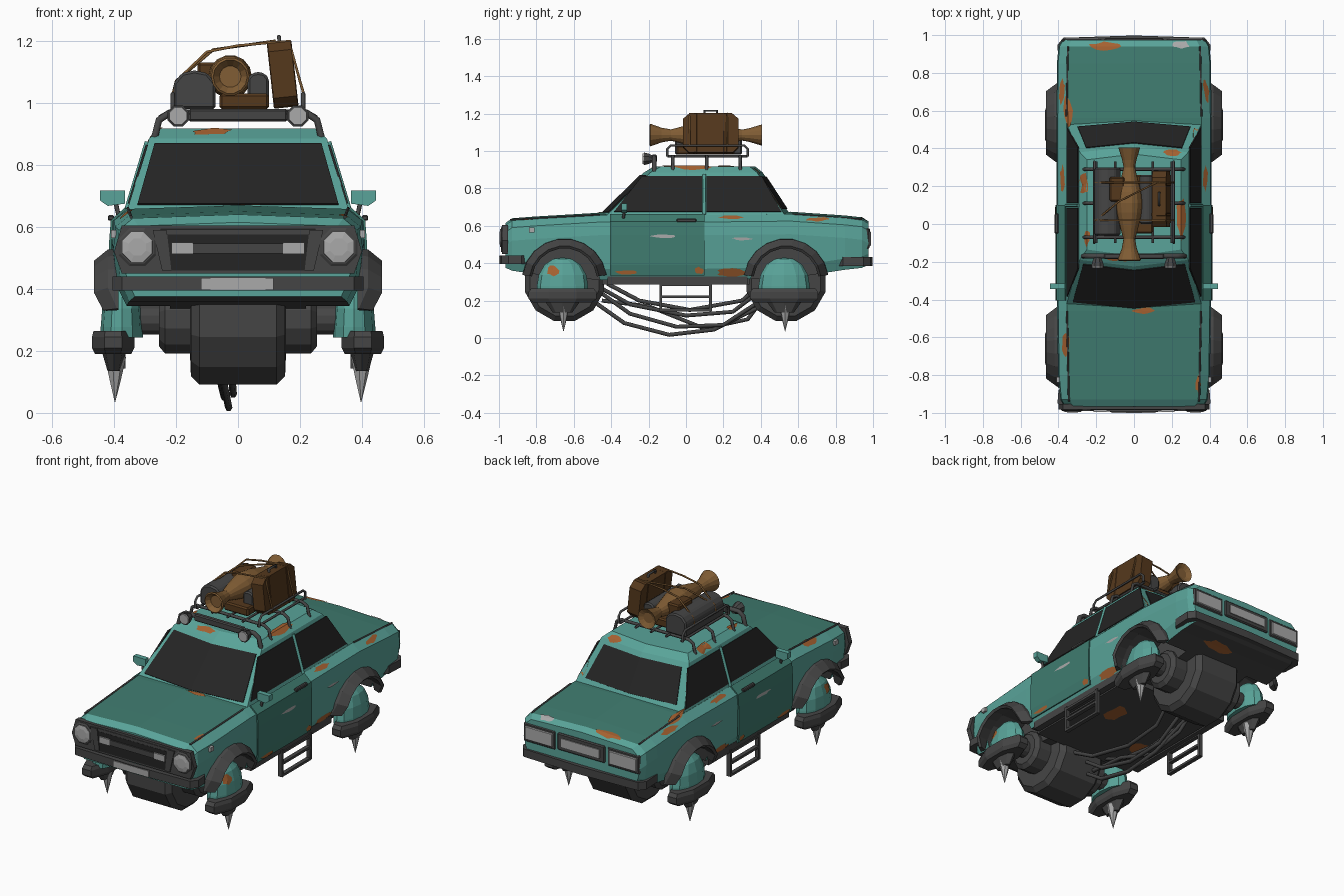
import bpy, bmesh, math, random
from mathutils import Vector, Matrix
from mathutils.bvhtree import BVHTree

if "Cube" in bpy.data.objects:
    bpy.data.objects.remove(bpy.data.objects["Cube"])
random.seed(4)

def mat(name, *c):
    m = bpy.data.materials.new(name)
    m.diffuse_color = (*c, 1)
    m.use_nodes = True
    m.node_tree.nodes["Principled BSDF"].inputs["Base Color"].default_value = m.diffuse_color
    return m

TEAL, DEEP = mat("teal", .10, .37, .32), mat("deep_teal", .05, .2, .16)
DARK, GLASS = mat("dark_metal", .06, .06, .06), mat("glass", .018, .018, .018)
RUST, BROWN, GOLD = mat("rust", .38, .12, .03), mat("leather", .09, .04, .012), mat("brass", .22, .11, .035)
PALE = mat("pale_metal", .4, .4, .4)

def mk(name, verts, faces, *mats):
    me = bpy.data.meshes.new(name)
    me.from_pydata([tuple(v) for v in verts], [], faces)
    bm = bmesh.new(); bm.from_mesh(me)
    bmesh.ops.recalc_face_normals(bm, faces=bm.faces)
    bm.to_mesh(me); bm.free()
    for m in mats:
        me.materials.append(m)
    ob = bpy.data.objects.new(name, me)
    bpy.context.collection.objects.link(ob)
    return ob

def apply(ob, kind, **kw):
    m = ob.modifiers.new(kind, kind)
    for k, v in kw.items():
        setattr(m, k, v)
    bpy.context.view_layer.objects.active = ob
    bpy.ops.object.modifier_apply(modifier=m.name)

def box(name, lo, hi, m, bevel=0, tilt=0):
    c, h = (Vector(lo) + Vector(hi)) / 2, (Vector(hi) - Vector(lo)) / 2
    R = Matrix.Rotation(tilt, 3, 'Y')
    vs = [c + R @ Vector((x * h.x, y * h.y, z * h.z)) for x in (-1, 1) for y in (-1, 1) for z in (-1, 1)]
    ob = mk(name, vs, [(0, 1, 3, 2), (4, 6, 7, 5), (0, 4, 5, 1), (2, 3, 7, 6), (0, 2, 6, 4), (1, 5, 7, 3)], m)
    if bevel:
        apply(ob, 'BEVEL', width=bevel, segments=1)
    return ob

def loft(name, rings, *mats):
    n = len(rings[0])
    faces = [tuple(range(n)), tuple(range((len(rings) - 1) * n, len(rings) * n))]
    for i in range(len(rings) - 1):
        faces += [(i*n + j, i*n + (j+1) % n, (i+1)*n + (j+1) % n, (i+1)*n + j) for j in range(n)]
    return mk(name, [v for r in rings for v in r], faces, *mats)

def lathe(name, prof, at, axis, n, m, scale=(1, 1, 1), phase=0):
    def put(r, h, a):
        c, s = r * math.cos(a), r * math.sin(a)
        v = {'X': (h, c, s), 'Y': (c, h, s), 'Z': (c, s, h)}[axis]
        return [at[i] + v[i] * scale[i] for i in range(3)]
    return loft(name, [[put(r, h, phase + k * math.tau / n) for k in range(n)] for r, h in prof], m)

def tube(name, pts, r, m):
    cu = bpy.data.curves.new(name, 'CURVE')
    cu.dimensions, cu.bevel_depth, cu.bevel_resolution, cu.use_fill_caps = '3D', r, 1, True
    sp = cu.splines.new('POLY'); sp.points.add(len(pts) - 1)
    for p, q in zip(sp.points, pts):
        p.co = (*q, 1)
    cu.materials.append(m)
    ob = bpy.data.objects.new(name, cu)
    bpy.context.collection.objects.link(ob)
    bpy.ops.object.select_all(action='DESELECT')
    ob.select_set(True); bpy.context.view_layer.objects.active = ob
    bpy.ops.object.convert(target='MESH')

def sheet(name, pts, m, t=.008):
    ob = mk(name, pts, [tuple(range(len(pts)))], m)
    apply(ob, 'SOLIDIFY', thickness=t, offset=0)

# lower body: y, half width, bottom z, top z
def section(y, w, b, t):
    half = [(w*.9, b), (w*.97, b + .06), (w, t - .12), (w*.985, t - .05), (w*.87, t - .012)]
    return [(x, y, z) for x, z in half] + [(0, y, t)] + [(-x, y, z) for x, z in half[::-1]]
body = loft("body", [section(*s) for s in [
    (-.965, .37, .375, .615), (-.93, .39, .36, .64), (-.8, .402, .34, .65), (-.46, .407, .31, .67), (.1, .41, .31, .67),
    (.56, .41, .32, .675), (.85, .408, .365, .655), (.94, .40, .375, .645), (.975, .38, .39, .625)]], TEAL, DEEP, DARK)
for p in body.data.polygons:
    c = p.center
    if p.normal.z > .9 and abs(c.x) < .3:
        p.material_index = 1
    elif p.normal.z < -.8:
        p.material_index = 2
WHEELS = (-.65, .535)
for y in WHEELS:
    for s in (-1, 1):
        cut = lathe("arch_cutter", [(.19, .22 * s), (.19, .6 * s)], (0, y, .31), 'X', 14, DARK)
        apply(body, 'BOOLEAN', object=cut, operation='DIFFERENCE', solver='EXACT', material_mode='TRANSFER')
        bpy.data.objects.remove(cut)

# cabin
def cab(z):
    t = (z - .64) / .245
    return .362 - .075 * t, -.475 + .25 * t, .57 - .16 * t
def ring(x, f, r, z):
    return [(x, f + .035, z), (0, f, z), (-x, f + .035, z), (-x, r - .03, z), (0, r, z), (x, r - .03, z)]
cabin = loft("cabin", [ring(*cab(.64), .64), ring(*cab(.885), .885), ring(.25, -.17, .37, .917)], TEAL)
for s in (-1, 1):
    for nm, q in (("front", [(-.385, .675), (.085, .675), (.085, .865), (-.235, .865)]),
                  ("rear", [(.11, .675), (.51, .675), (.405, .865), (.11, .865)])):
        sheet(nm + "_side_window", [(s * (cab(z)[0] + .001), y, z) for y, z in q], GLASS)
    tube("window_pillar", [(s*.358, .098, .66), (s*.293, .098, .875)], .009, TEAL)
def screen(name, k, z0, z1, side):
    vs = []
    for z, u in ((z0, k), (z0, 0), (z0, -k), (z1, -k), (z1, 0), (z1, k)):
        X, f, r = cab(z)
        vs.append((u * X, f + .035 * abs(u) - .002 if side < 0 else r - .03 * abs(u) + .002, z))
    ob = mk(name, vs, [(0, 1, 4, 5), (1, 2, 3, 4)], GLASS)
    apply(ob, 'SOLIDIFY', thickness=.008, offset=0)
screen("windscreen", .92, .672, .868, -1)
screen("back_window", .86, .69, .86, 1)

# doors, handles, mirrors, markers
for s in (-1, 1):
    prof = [(.404, .335), (.412, .39), (.412, .55), (.407, .62), (.362, .66)]
    door = mk("door", [(s * x, y, z) for x, z in prof for y in (-.405, .10)],
              [(2*i, 2*i + 1, 2*i + 3, 2*i + 2) for i in range(4)], DEEP)
    apply(door, 'SOLIDIFY', thickness=.008, offset=0)
    box("door_handle", (s*.41 - .01, -.05, .62), (s*.41 + .01, .055, .638), DARK, .004)
    tube("mirror_arm", [(s*.35, -.34, .615), (s*.385, -.335, .635), (s*.395, -.33, .68)], .008, DARK)
    loft("mirror", [[(s * x, y, z) for x, z in ((.365, .675), (.42, .668), (.445, .685), (.445, .718), (.365, .718))]
                    for y in (-.345, -.315)], TEAL)
    box("side_marker", (s*.40 - .01, -.84, .565), (s*.40 + .01, -.81, .59), PALE)
    box("sill", (s*.36 - .02, -.42, .285), (s*.36 + .02, .33, .33), DARK)
    # hanging step
    for y in (-.135, .13):
        box("step_side", (s*.375 - .012, y - .008, .145), (s*.375 + .012, y + .008, .30), DARK)
    for z in (.15, .22, .285):
        box("step_rung", (s*.375 - .012, -.14, z - .007), (s*.375 + .012, .135, z + .007), DARK)
    tube("hood_seam", [(s*.345, -.94, .632), (s*.355, -.46, .66)], .005, DARK)
    tube("trunk_seam", [(s*.357, .57, .663), (s*.35, .94, .635)], .005, DARK)

# nose: grille, lamps, bumper
sheet("nose_panel", [(x, -.968, z) for x, z in ((-.375, .45), (.375, .45), (.40, .52), (.375, .605), (-.375, .605), (-.40, .52))], DARK, .03)
loft("grille_hood", [[(x, -.95, .605), (x, -.985, .592), (x, -.985, .575), (x, -.95, .57)] for x in (-.25, .25)], DARK)
sheet("grille_recess", [(x, -.982, z) for x, z in ((-.22, .46), (.22, .46), (.25, .575), (-.25, .575))], GLASS)
for s in (-1, 1):
    loft("grille_cheek", [[(s*.215, y, .46), (s*.245, y, .46), (s*.275, y, .59), (s*.23, y, .59)] for y in (-.96, -.99)], DARK)
    lathe("headlight_rim", [(.066, -.955), (.066, -.985), (.058, -.99)], (s*.325, 0, .535), 'Y', 8, DARK, phase=math.pi/8)
    lathe("headlight", [(.054, -.98), (.052, -.993), (.03, -.997)], (s*.325, 0, .535), 'Y', 8, PALE, phase=math.pi/8)
    box("grille_lamp", (s*.18 - .035, -.995, .513), (s*.18 + .035, -.98, .55), PALE)
box("grille_bar", (-.15, -.993, .515), (.15, -.98, .547), DARK)
def bumper(name, d, ye, yw, z0, z1):
    rows = [(-.40, yw), (-.405, ye - d*.05), (-.375, ye - d*.012), (0, ye), (.375, ye - d*.012), (.405, ye - d*.05), (.40, yw)]
    loft(name, [[(x, y, z0), (x, y, z1), (x * .93, y - d*.03, z1), (x * .93, y - d*.03, z0)] for x, y in rows], DARK)
bumper("front_bumper", -1, -.998, -.88, .395, .44)
bumper("rear_bumper", 1, .998, .84, .385, .432)
box("front_plate", (-.12, -1.0, .397), (.115, -.985, .435), PALE)
# tail
box("tail_panel_frame", (-.155, .96, .485), (.155, .985, .585), DARK, .006)
box("tail_panel", (-.125, .975, .51), (.125, .99, .56), PALE)
for s in (-1, 1):
    box("tail_lamp_frame", (s*.275 - .105, .945, .475), (s*.275 + .105, .98, .585), DARK, .006)
    box("tail_lamp", (s*.275 - .09, .96, .49), (s*.275 + .09, .988, .57), PALE, .004)

# chassis, drums, hover pods, arch flares
box("chassis", (-.33, -.45, .285), (.33, .34, .33), DARK)
for y in WHEELS:
    lathe("drum", [(.05, -.32), (.05, -.255), (.09, -.255), (.115, -.235), (.115, -.155), (.19, -.152), (.218, -.125),
                   (.218, .125), (.19, .152), (.115, .155), (.115, .235), (.09, .255), (.05, .255), (.05, .32)],
          (0, y, .302), 'X', 12, DARK, phase=math.pi/12)
    for s in (-1, 1):
        # slim flare that ends just below the arch centre
        prof = [(.385, .228), (.42, .225), (.465, .188), (.455, .175), (.385, .19)]
        loft("arch_flare", [[(s * (x - (.03 if i in (0, 9) and x > .4 else 0)), y + r * math.cos(a), .305 + r * math.sin(a)) for x, r in prof]
                            for i, a in enumerate(math.radians(8 + 164 * i / 9) for i in range(10))], DARK)
        lathe("pod_dome", [(1, -.1), (1, .1), (.93, .45), (.7, .78), (.36, .96), (.05, 1)], (s*.375, y - .01, .26), 'Z', 12, TEAL, (.068, .137, .17))
        lathe("pod_ring", [(.86, 0), (1, .02), (1, .055), (.92, .075)], (s*.403, y - .01, .19), 'Z', 8, DARK, (.074, .197, 1), math.pi/8)
        lathe("pod_hub", [(.03, .135), (.055, .195)], (s*.40, y - .01, 0), 'Z', 8, DARK, (.7, 1.7, 1))
        lathe("pod_spike", [(.001, .035), (.02, .11), (.036, .18)], (s*.397, y - .005, 0), 'Z', 7, PALE)

# underside pipes
for x, pts in ((-.05, [(-.5, .2), (-.33, .08), (-.09, .017), (.15, .045), (.38, .16)]),
               (-.02, [(-.48, .26), (-.3, .13), (-.05, .06), (.2, .07), (.4, .2)]),
               (-.06, [(-.45, .2), (-.2, .17), (.1, .05), (.33, .1), (.42, .22)]),
               (.04, [(-.46, .27), (-.3, .18), (0, .12), (.25, .14), (.42, .27)]),
               (-.09, [(-.42, .29), (-.25, .2), (.02, .15), (.3, .2), (.4, .29)])):
    tube("under_pipe", [(x * (.6 + 4 * (z - .017)), y, z) for y, z in pts], .012, DARK)

# roof rack and lamp bar
for x in (-.2, -.1, 0, .1, .2):
    tube("rack_rail", [(x, -.1, .972), (x, .33, .972)], .007, DARK)
for y in (-.07, .11, .29):
    tube("rack_hoop", [(-.265, y, .895), (-.25, y, .955), (-.22, y, .972), (.22, y, .972), (.25, y, .955), (.265, y, .895)], .009, DARK)
for x in (-.21, .21):
    tube("rack_guard", [(x, -.1, .97), (x, -.1, 1.01), (x, -.08, 1.03), (x, .31, 1.03), (x, .33, 1.01), (x, .33, .97)], .007, DARK)
tube("lamp_hoop", [(-.27, -.17, .885), (-.255, -.17, .945), (-.225, -.17, .965), (.225, -.17, .965), (.255, -.17, .945), (.27, -.17, .885)], .013, DARK)
box("lamp_bar", (-.16, -.185, .94), (.16, -.155, .98), DARK, .006)
for s in (-1, 1):
    lathe("roof_lamp", [(.014, -.165), (.03, -.2), (.037, -.225)], (s*.193, 0, .958), 'Y', 8, DARK, phase=math.pi/8)
    lathe("roof_lamp_lens", [(.033, -.22), (.03, -.232)], (s*.193, 0, .958), 'Y', 8, PALE, phase=math.pi/8)

# luggage: the tall case has clipped corners
case = [(-.015, .03), (-.015, .18), (.02, .21), (.245, .21), (.28, .18), (.28, .03), (.25, 0), (.015, 0)]
loft("tall_suitcase", [[(x - .11 * z, y, z + .985 + (.008 if x > .15 else 0)) for y, z in case] for x in (.118, .193)], BROWN)
for y in (.05, .21):
    box("suitcase_strap", (.104, y - .01, .985), (.184, y + .01, 1.2), BROWN, .004, -.11)
tube("suitcase_handle", [(.134, .1, 1.19), (.132, .1, 1.215), (.132, .165, 1.215), (.134, .165, 1.19)], .007, DARK)
box("low_case", (-.06, -.05, .98), (.1, .26, 1.03), BROWN, .008)
box("small_box", (-.13, .12, 1.06), (-.05, .25, 1.13), BROWN, .008)
def roll(name, x, w, h, y0, y1):
    pr = [(-w, .98), (w, .98), (w, h - w*.6), (w*.6, h - w*.12), (0, h), (-w*.6, h - w*.12), (-w, h - w*.6)]
    apply(loft(name, [[(x + a, y, z) for a, z in pr] for y in (y0, y1)], DARK), 'BEVEL', width=.008, segments=1)
roll("bed_roll", -.14, .068, 1.105, -.06, .3)
roll("small_roll", .065, .035, 1.1, .0, .26)
lathe("brass_urn", [(.035, -.17), (.055, -.195), (.062, -.19), (.04, -.13), (.031, -.08), (.05, -.01), (.066, .06), (.07, .11), (.063, .17),
                    (.042, .25), (.03, .3), (.038, .34), (.058, .405), (.03, .39)], (-.025, 0, 1.085), 'Y', 14, GOLD)
for y in (.02, .22):
    tube("rope", [(-.21, y, 1.03), (-.2, y, 1.07), (-.1, y, 1.165), (.0, y, 1.185), (.165, y, 1.2), (.2, y, 1.07), (.212, y, 1.03)], .005, GOLD)
tube("loose_rope", [(-.2, .02, 1.07), (-.08, .12, 1.172), (.12, .22, 1.2)], .005, GOLD)

# rust and bare-metal patches projected onto the shell
shell = bmesh.new()
for o in bpy.data.objects:
    if o.name.split('.')[0] in ("body", "cabin", "door", "pod_dome", "chassis"):
        shell.from_mesh(o.data)
tree = BVHTree.FromBMesh(shell)
def patch(c, axis, a, b, m):
    c, d = Vector(c), Vector(axis)
    u = Vector((0, 1, 0)) if abs(d.y) < .5 else Vector((1, 0, 0))
    v = d.cross(u)
    pts = []
    for k in range(-1, 12):
        t, f = k * math.tau / 12, 0 if k < 0 else random.uniform(.65, 1.1)
        p = c + u * a * f * math.cos(t) + v * b * f * math.sin(t)
        hit, nrm, _, _ = tree.ray_cast(p - d * 2, d)
        if hit is None:
            return
        pts.append(hit - d * .004)
    mk("rust_patch" if m is RUST else "bare_patch", pts, [(0, k + 1, (k + 1) % 12 + 1) for k in range(12)], m)
UP = (0, 0, -1)
for x, y, a, b in ((-.36, -.63, .07, .025), (-.35, .6, .09, .025), (.34, -.85, .05, .015), (-.16, .94, .025, .09), (.25, .04, .12, .03),
                   (-.27, .21, .07, .03), (.33, .45, .07, .02), (.05, -.46, .02, .06), (-.25, -.07, .05, .02), (-.08, -.18, .02, .07), (.2, .38, .02, .06)):
    patch((x, y, 0), UP, a, b, RUST)
patch((.25, .95, 0), UP, .02, .05, PALE)
for s in (-1, 1):
    for y, z, a, b in ((-.32, .35, .07, .012), (.25, .35, .09, .025), (.24, .645, .07, .012), (.7, .635, .07, .012), (.07, .36, .025, .02), (-.71, .36, .035, .03)):
        patch((0, y, z), (-s, 0, 0), a, b, RUST)
    patch((0, -.12, .545), (-s, 0, 0), .075, .011, PALE)
    patch((0, .3, .53), (-s, 0, 0), .06, .008, PALE)
for x, y, a, b in ((.1, .85, .05, .1), (.15, 0, .1, .06), (-.2, -.2, .06, .05)):
    patch((x, y, .3), (0, 0, 1), a, b, RUST)
